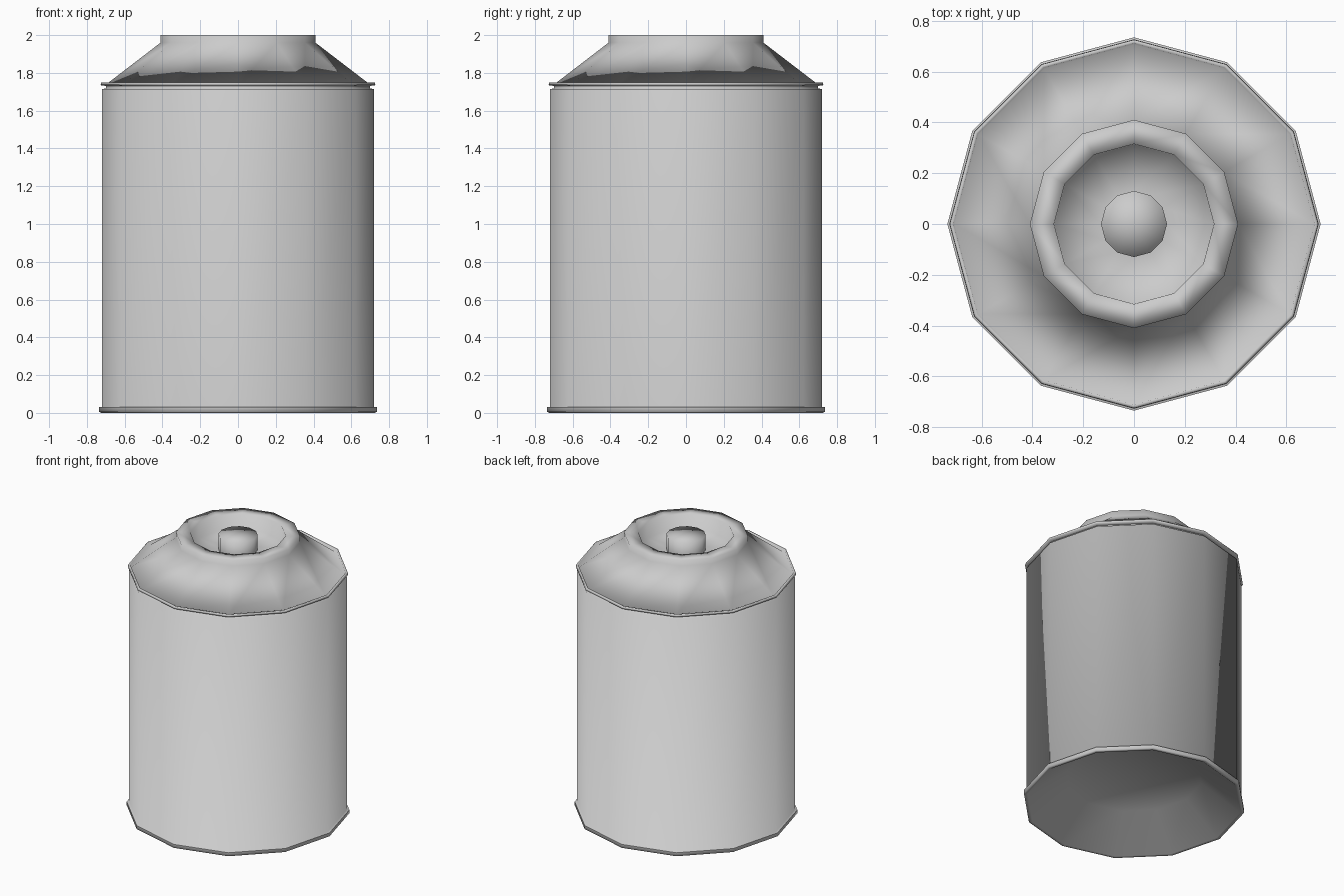
import bpy
import math

SIDES = 12

cube = bpy.data.objects.get("Cube")
if cube:
    bpy.data.objects.remove(cube, do_unlink=True)

metal = bpy.data.materials.new("light grey metal")
metal.use_nodes = True
grey = (0.6, 0.6, 0.6, 1)
metal.diffuse_color = grey
metal.node_tree.nodes["Principled BSDF"].inputs["Base Color"].default_value = grey


def lathe(name, profile):
    """Spin a (radius, height) profile; zero-radius ends become poles."""
    verts, rings, faces = [], [], []
    for r, z in profile:
        count = 1 if r == 0 else SIDES
        rings.append([len(verts) + i for i in range(count)])
        for i in range(count):
            a = math.tau * i / SIDES
            verts.append((r * math.cos(a), r * math.sin(a), z))
    for low, high in zip(rings, rings[1:]):
        for i in range(SIDES):
            j = (i + 1) % SIDES
            if len(low) == 1:
                faces.append((low[0], high[j], high[i]))
            elif len(high) == 1:
                faces.append((low[i], low[j], high[0]))
            else:
                faces.append((low[i], low[j], high[j], high[i]))
    mesh = bpy.data.meshes.new(name)
    mesh.from_pydata(verts, [], faces)
    mesh.materials.append(metal)
    mesh.shade_smooth()
    obj = bpy.data.objects.new(name, mesh)
    bpy.context.collection.objects.link(obj)


# Deep hollow underside with a level middle, and the crimped bottom rim
lathe("base_rim", [(0, 0.21), (0.45, 0.2), (0.71, 0.003), (0.725, 0),
                   (0.735, 0.005), (0.735, 0.03)])

# Straight can wall between the bottom rim ledge and the groove at its top
lathe("can_body", [(0.735, 0.03), (0.719, 0.031), (0.719, 1.715),
                   (0.7, 1.717), (0.7, 1.732)])

# Rolled top rim, sloping shoulder, raised collar and the sunken dish inside it
lathe("shoulder", [(0.7, 1.731), (0.727, 1.735), (0.725, 1.75), (0.711, 1.75),
                   (0.706, 1.733), (0.41, 1.96), (0.41, 2.0), (0.315, 2.0),
                   (0.313, 1.89), (0.13, 1.89)])

# Central valve button
lathe("valve", [(0.13, 1.89), (0.13, 1.998), (0, 2.0)])
